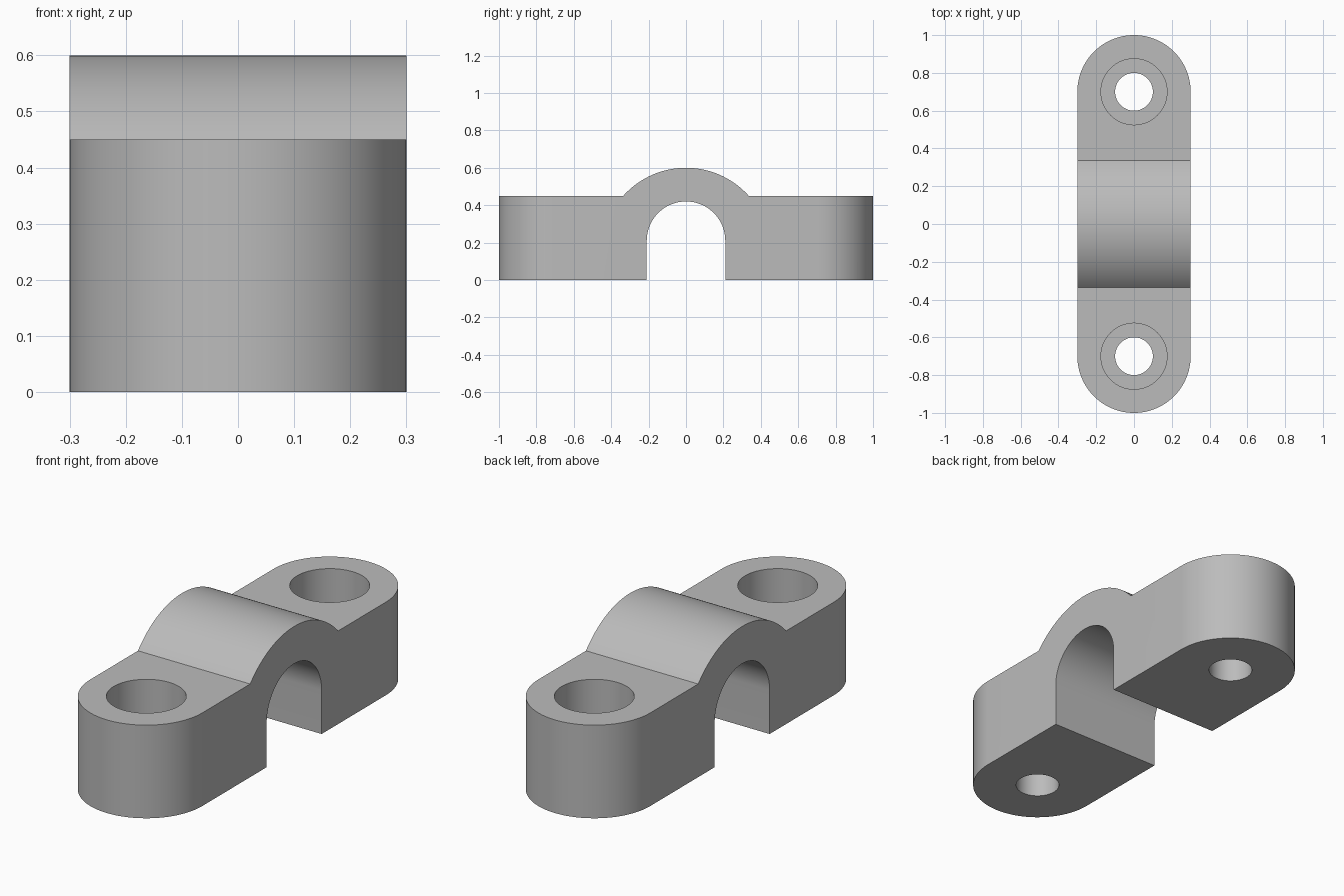
import bpy
import bmesh
from math import sin, cos, pi, asin
from mathutils import Vector

cube = bpy.data.objects.get("Cube")
if cube:
    bpy.data.objects.remove(cube, do_unlink=True)

# Main dimensions
HALF_W, END_Y, BASE_H = 0.3, 0.7, 0.45
ARCH_R, ARCH_Z = 0.45, 0.15
SLOT_R = 0.21
HOLE_R, BORE_R, BORE_DEPTH = 0.1, 0.175, 0.22

grey = bpy.data.materials.new("plain grey")
grey.use_nodes = True
COLOUR = (0.5, 0.5, 0.5, 1)
grey.diffuse_color = COLOUR
grey.node_tree.nodes["Principled BSDF"].inputs["Base Color"].default_value = COLOUR


def arc(cx, cy, r, start, end, steps):
    angles = [start + (end - start) * i / steps for i in range(steps + 1)]
    return [(cx + r * cos(a), cy + r * sin(a)) for a in angles]


def prism(name, points, direction):
    """Extrude a closed loop of 3D points along a direction."""
    bm = bmesh.new()
    face = bm.faces.new([bm.verts.new(p) for p in points])
    extruded = bmesh.ops.extrude_face_region(bm, geom=[face], use_keep_orig=True)
    verts = [g for g in extruded["geom"] if isinstance(g, bmesh.types.BMVert)]
    bmesh.ops.translate(bm, verts=verts, vec=Vector(direction))
    bmesh.ops.recalc_face_normals(bm, faces=bm.faces)
    mesh = bpy.data.meshes.new(name)
    bm.to_mesh(mesh)
    bm.free()
    obj = bpy.data.objects.new(name, mesh)
    bpy.context.collection.objects.link(obj)
    mesh.materials.append(grey)
    return obj


def apply_boolean(target, cutter, operation):
    mod = target.modifiers.new(operation.lower(), "BOOLEAN")
    mod.operation, mod.solver, mod.object = operation, "EXACT", cutter
    bpy.ops.object.select_all(action="DESELECT")
    bpy.context.view_layer.objects.active = target
    target.select_set(True)
    bpy.ops.object.modifier_apply(modifier=mod.name)
    bpy.data.objects.remove(cutter, do_unlink=True)


# Rounded-end block
outline = arc(0, END_Y, HALF_W, 0, pi, 48) + arc(0, -END_Y, HALF_W, pi, 2 * pi, 48)
clamp = prism("saddle_clamp", [(x, y, 0) for x, y in outline], (0, 0, 1))

# Side profile: flat feet, raised arch and round-topped slot
shoulder = asin((BASE_H - ARCH_Z) / ARCH_R)
side = [(1.2, -0.0), (1.2, BASE_H)]
side += arc(0, ARCH_Z, ARCH_R, shoulder, pi - shoulder, 48)
side += [(-1.2, BASE_H), (-1.2, 0), (-SLOT_R, 0)]
side += arc(0, SLOT_R, SLOT_R, pi, 0, 48) + [(SLOT_R, 0)]
profile = prism("side_profile", [(-0.5, y, z) for y, z in side], (1, 0, 0))
apply_boolean(clamp, profile, "INTERSECT")

# Counterbored bolt holes
for y in (-END_Y, END_Y):
    for radius, bottom in ((BORE_R, BASE_H - BORE_DEPTH), (HOLE_R, -0.1)):
        ring = arc(0, y, radius, 0, 2 * pi, 64)[:-1]
        cutter = prism("bolt_hole", [(px, py, bottom) for px, py in ring], (0, 0, 1))
        apply_boolean(clamp, cutter, "DIFFERENCE")

# Smooth the round walls, keep the edges crisp
bpy.ops.object.select_all(action="DESELECT")
clamp.select_set(True)
bpy.context.view_layer.objects.active = clamp
bpy.ops.object.shade_smooth_by_angle(angle=pi / 6)
